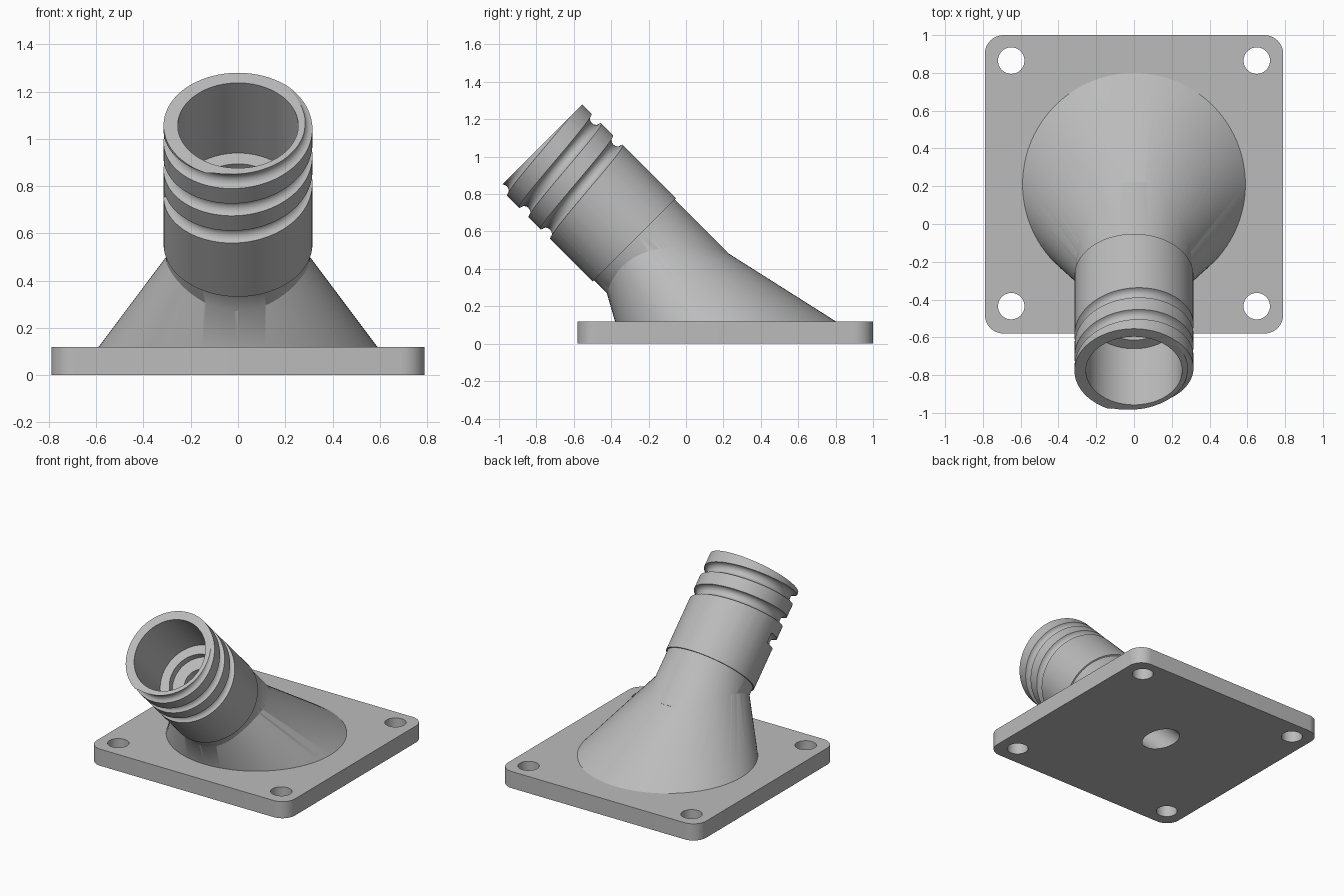
import bpy, bmesh, math
from mathutils import Vector

if "Cube" in bpy.data.objects:
    bpy.data.objects.remove(bpy.data.objects["Cube"])

# Tube frame: mouth centre, inward axis (45 degrees down and back), cross directions
MOUTH = Vector((0, -0.777, 1.057))
S = math.sqrt(0.5)
AXIS, RIGHT, UP = Vector((0, S, -S)), Vector((1, 0, 0)), Vector((0, S, S))

grey = bpy.data.materials.new("plain grey")
grey.diffuse_color = (0.5, 0.5, 0.5, 1)
grey.use_nodes = True
grey.node_tree.nodes["Principled BSDF"].inputs["Base Color"].default_value = grey.diffuse_color


def loft(name, rings):
    """Skin a list of equal rings and cap both ends."""
    bm = bmesh.new()
    rows = [[bm.verts.new(p) for p in ring] for ring in rings]
    n = len(rows[0])
    for a, b in zip(rows, rows[1:]):
        for i in range(n):
            j = (i + 1) % n
            bm.faces.new((a[i], a[j], b[j], b[i]))
    bm.faces.new(rows[0][::-1])
    bm.faces.new(rows[-1])
    bmesh.ops.recalc_face_normals(bm, faces=bm.faces)
    mesh = bpy.data.meshes.new(name)
    bm.to_mesh(mesh)
    bm.free()
    mesh.materials.append(grey)
    ob = bpy.data.objects.new(name, mesh)
    bpy.context.collection.objects.link(ob)
    return ob


def ellipse(c, u, v, ru, rv, n=96):
    return [Vector(c) + u * ru * math.cos(2 * math.pi * i / n)
            + v * rv * math.sin(2 * math.pi * i / n) for i in range(n)]


def turned(name, profile, n=96):
    """Round part on the tube axis from (depth, radius) pairs."""
    return loft(name, [ellipse(MOUTH + AXIS * d, RIGHT, UP, r, r, n) for d, r in profile])


def combine(target, tool, operation):
    mod = target.modifiers.new(operation, 'BOOLEAN')
    mod.operation, mod.solver, mod.object = operation, 'EXACT', tool
    bpy.context.view_layer.objects.active = target
    bpy.ops.object.modifier_apply(modifier=mod.name)
    bpy.data.objects.remove(tool)


X, Y = Vector((1, 0, 0)), Vector((0, 1, 0))

# Rounded mounting plate
outline = []
for k, (sx, sy) in enumerate([(1, 1), (-1, 1), (-1, -1), (1, -1)]):
    for i in range(13):
        a = math.pi / 2 * (k + i / 12)
        outline.append((sx * 0.69 + 0.1 * math.cos(a), 0.21 + sy * 0.69 + 0.1 * math.sin(a)))
body = loft("angled_pipe_flange", [[Vector((x, y, z)) for x, y in outline] for z in (0, 0.12)])

# Slanted cone rising from the plate into the neck
cone = loft("cone", [
    ellipse((0, 0.21, 0.06), X, Y, 0.59, 0.59),
    ellipse((0, 0.21, 0.12), X, Y, 0.59, 0.59),
    ellipse((0, -0.257, 0.62), X, Y, 0.215, 0.267)])
combine(body, cone, 'UNION')

# Neck and slightly wider threaded sleeve
combine(body, turned("neck", [(0.3, 0.305), (1.11, 0.305)]), 'UNION')
combine(body, turned("sleeve", [(0, 0.315), (0.71, 0.315)]), 'UNION')

# Stepped bore running out through the underside
bore = turned("bore", [(-0.1, 0.255), (0.42, 0.255), (0.42, 0.19), (0.47, 0.19),
                       (0.47, 0.105), (1.75, 0.105)])
combine(body, bore, 'DIFFERENCE')

# Helical round groove around the sleeve, open at the mouth
rings = []
steps = 200
for k in range(steps + 1):
    t = -0.5 + 2.75 * k / steps
    a = -math.pi / 2 - 2 * math.pi * t
    out = RIGHT * math.cos(a) + UP * math.sin(a)
    centre = MOUTH + AXIS * (0.025 + 0.163 * t) + out * 0.317
    rings.append(ellipse(centre, out, AXIS, 0.037, 0.037, 16))
combine(body, loft("groove", rings), 'DIFFERENCE')

# Four bolt holes
for x in (-0.65, 0.65):
    for y in (-0.435, 0.865):
        hole = loft("hole", [ellipse((x, y, z), X, Y, 0.07, 0.07, 48) for z in (-0.1, 0.3)])
        combine(body, hole, 'DIFFERENCE')

# Smooth round walls, keep edges crisp
bpy.ops.object.select_all(action='DESELECT')
body.select_set(True)
bpy.context.view_layer.objects.active = body
bpy.ops.object.shade_smooth_by_angle(angle=math.radians(30))
